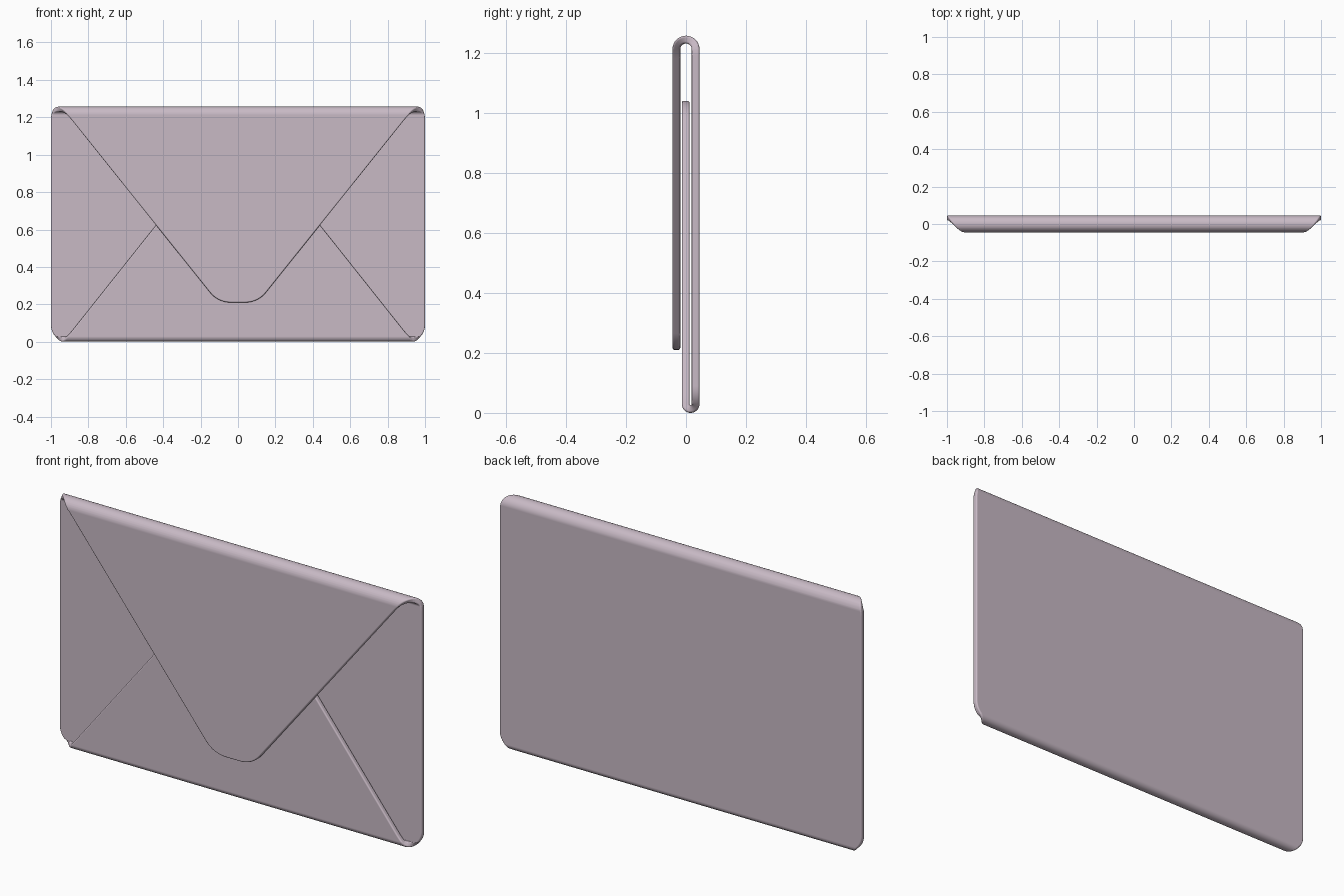
import bpy
import bmesh
import math
from mathutils import Vector

cube = bpy.data.objects.get("Cube")
if cube:
    bpy.data.objects.remove(cube, do_unlink=True)

# Sheet dimensions: half thickness, fold radii and heights of the fold axes
HALF = 0.013
BACK_Y = 0.032
TOP_R, BOTTOM_R = 0.032, 0.0165
TOP_Z, BOTTOM_Z = 1.212, BOTTOM_R + HALF
TOP_ARC, BOTTOM_ARC = math.pi * TOP_R, math.pi * BOTTOM_R
FOLD_STEPS = 16

paper = bpy.data.materials.new("pale_mauve_paper")
paper.use_nodes = True
colour = (0.58, 0.49, 0.56, 1)
paper.diffuse_color = colour
bsdf = next(n for n in paper.node_tree.nodes if n.type == 'BSDF_PRINCIPLED')
bsdf.inputs["Base Color"].default_value = colour
bsdf.inputs["Roughness"].default_value = 0.6


def top_front(z):
    """Net position of a point at height z on the closing flap."""
    return TOP_Z + TOP_ARC + TOP_Z - z


def bottom_front(z):
    """Net position of a point at height z on the bottom flap."""
    return BOTTOM_Z - BOTTOM_ARC - (z - BOTTOM_Z)


def rounded(corners, steps=8):
    """Closed outline with every corner (x, s, cut) rounded by a curve."""
    result = []
    count = len(corners)
    for i, (x, s, cut) in enumerate(corners):
        p = Vector((x, s))
        before = Vector(corners[i - 1][:2])
        after = Vector(corners[(i + 1) % count][:2])
        a = p + (before - p).normalized() * cut
        b = p + (after - p).normalized() * cut
        for k in range(steps + 1):
            t = k / steps
            result.append(a * (1 - t) ** 2 + p * 2 * t * (1 - t) + b * t ** 2)
    return result


def fold(co):
    """Wrap a point of the flat net (x, s, offset) around both folds."""
    x, s, t = co
    if s > TOP_Z:
        axis, r, d, sign = TOP_Z, TOP_R, s - TOP_Z, 1
    elif s < BOTTOM_Z:
        axis, r, d, sign = BOTTOM_Z, BOTTOM_R, BOTTOM_Z - s, -1
    else:
        return Vector((x, BACK_Y + t, s))
    centre = BACK_Y - r
    angle = d / r
    if angle < math.pi:
        return Vector((x, centre + (r + t) * math.cos(angle),
                       axis + sign * (r + t) * math.sin(angle)))
    return Vector((x, centre - r - t, axis - sign * (d - math.pi * r)))


# Flat net: bottom flap, back panel and closing flap in one piece
right = [
    (0.107, bottom_front(1.04), 0.07),
    (0.91, bottom_front(0.03), 0.04),
    (1.0, 0.045, 0.045),
    (1.0, 1.235, 0.045),
    (0.91, top_front(1.212), 0.04),
    (0.107, top_front(0.21), 0.07),
]
left = [(-x, s, cut) for x, s, cut in reversed(right)]

bm = bmesh.new()
face = bm.faces.new([bm.verts.new((p.x, p.y, -HALF)) for p in rounded(right + left)])
extruded = bmesh.ops.extrude_face_region(bm, geom=[face])
for v in extruded["geom"]:
    if isinstance(v, bmesh.types.BMVert):
        v.co.z = HALF
bmesh.ops.recalc_face_normals(bm, faces=bm.faces)

# Soft paper edge
rim = [e for e in bm.edges if abs(e.verts[0].co.z - e.verts[1].co.z) < 0.001]
bmesh.ops.bevel(bm, geom=rim, offset=0.007, segments=4, profile=0.5,
                affect='EDGES', clamp_overlap=False)

# Crease cuts, then folding
for i in range(FOLD_STEPS + 1):
    f = i / FOLD_STEPS
    for s in (TOP_Z + TOP_ARC * f, BOTTOM_Z - BOTTOM_ARC * f):
        bmesh.ops.bisect_plane(bm, geom=bm.verts[:] + bm.edges[:] + bm.faces[:],
                               dist=0.00001, plane_co=(0, s, 0), plane_no=(0, 1, 0))
for v in bm.verts:
    v.co = fold(v.co)
bmesh.ops.recalc_face_normals(bm, faces=bm.faces)

mesh = bpy.data.meshes.new("envelope_sheet")
bm.to_mesh(mesh)
bm.free()
mesh.materials.append(paper)
envelope = bpy.data.objects.new("envelope_sheet", mesh)
bpy.context.collection.objects.link(envelope)

# Smooth folds with flat panels
bpy.ops.object.select_all(action='DESELECT')
envelope.select_set(True)
bpy.context.view_layer.objects.active = envelope
bpy.ops.object.shade_smooth_by_angle(angle=math.radians(40))
weighted = envelope.modifiers.new("flat_panels", 'WEIGHTED_NORMAL')
weighted.keep_sharp = True
